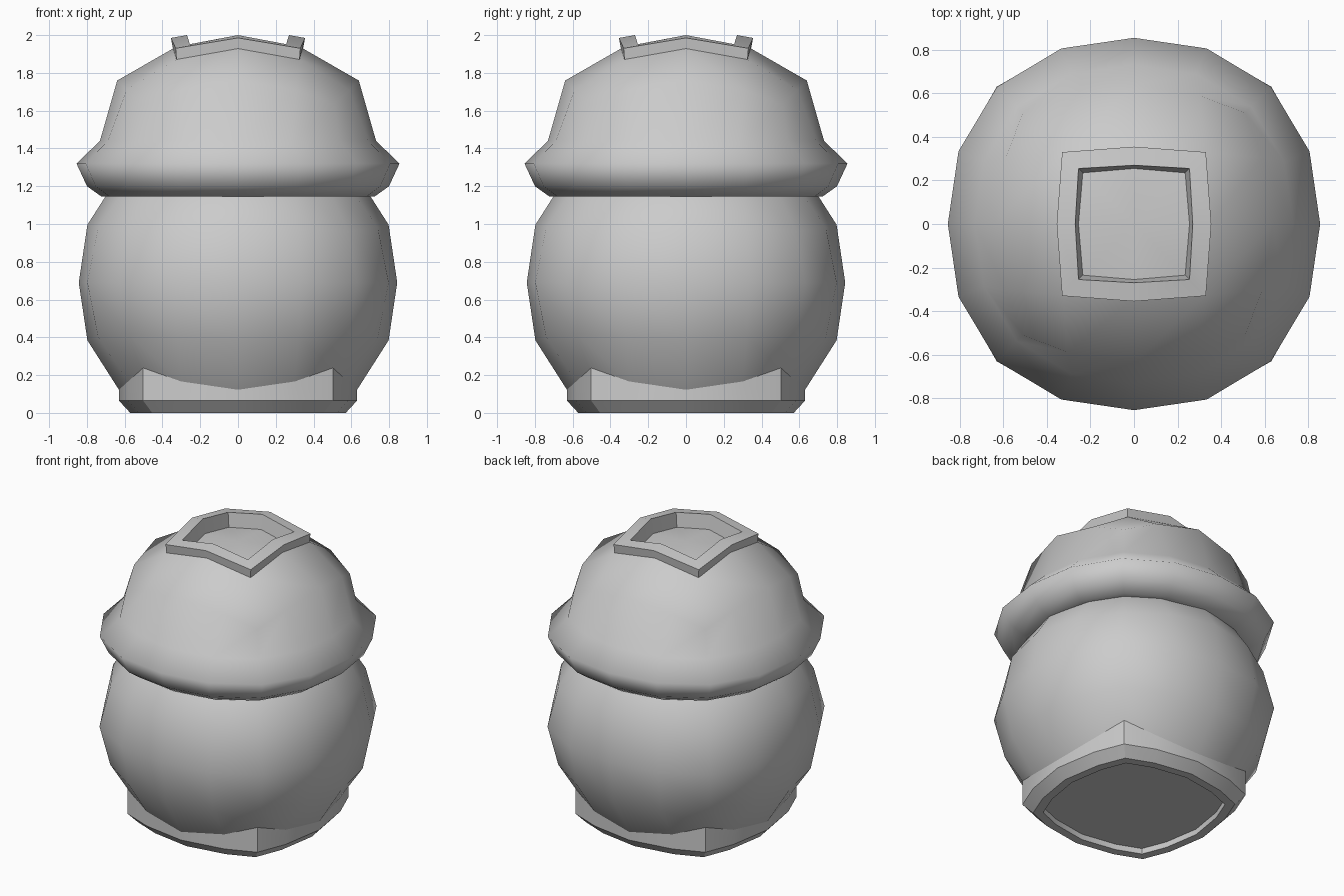
import bpy, bmesh, math
from mathutils import Vector

if "Cube" in bpy.data.objects:
    bpy.data.objects.remove(bpy.data.objects["Cube"])


def ball(radius):
    """Rounded cube-sphere, 4 x 4 quads on each of its six sides."""
    bpy.ops.mesh.primitive_cube_add(size=2)
    ob = bpy.context.object
    mod = ob.modifiers.new("round", 'SUBSURF')
    mod.levels = 2
    bpy.ops.object.modifier_apply(modifier=mod.name)
    bm = bmesh.new()
    bm.from_mesh(ob.data)
    bpy.data.objects.remove(ob)
    k = radius / max(v.co.x for v in bm.verts)
    for v in bm.verts:
        x, y, z = (c * c for c in v.co.normalized())
        v.co *= k * (1 + 0.03 * (4 * (x*y + y*z + z*x) - 36 * x*y*z))
    return bm


def cap(bm, sign):
    """Faces of the top (1) or bottom (-1) side of the cube-sphere."""
    out = []
    for f in bm.faces:
        c = f.calc_center_median()
        if c.z * sign > max(abs(c.x), abs(c.y)):
            out.append(f)
    return out


def border(faces):
    s = set(faces)
    return [e for e in {e for f in faces for e in f.edges}
            if sum(f in s for f in e.link_faces) == 1]


def place(bm, zscale, zc):
    for v in bm.verts:
        v.co.z = v.co.z * zscale + zc


def extrude(bm, edges, fn):
    geom = bmesh.ops.extrude_edge_only(bm, edges=edges)["geom"]
    vs = {g for g in geom if isinstance(g, bmesh.types.BMVert)}
    for v in vs:
        v.co = fn(v.co)
    return [g for g in geom if isinstance(g, bmesh.types.BMEdge)
            and all(v in vs for v in g.verts)]


def finish(bm, name, angle=None):
    bmesh.ops.recalc_face_normals(bm, faces=bm.faces[:])
    me = bpy.data.meshes.new(name)
    for f in bm.faces:
        f.smooth = True
    bm.to_mesh(me)
    bm.free()
    ob = bpy.data.objects.new(name, me)
    bpy.context.collection.objects.link(ob)
    if angle:
        bpy.ops.object.select_all(action='DESELECT')
        ob.select_set(True)
        bpy.context.view_layer.objects.active = ob
        bpy.ops.object.shade_smooth_by_angle(angle=math.radians(angle))
    return ob


# pot body: squashed ball without its underside
bm = ball(0.843)
bmesh.ops.delete(bm, geom=cap(bm, -1), context='FACES')
place(bm, 0.9, 0.69)
finish(bm, "pot_body")

# foot: dropped from the lower edge loop of the body
bm = ball(0.843)
edges = border(cap(bm, -1))
old = bm.faces[:]
place(bm, 0.9, 0.69)
edges = extrude(bm, edges, lambda c: Vector((c.x, c.y, 0.065)))
for s, z in ((0.905, 0), (0.9, 0), (1, 0.04)):
    edges = extrude(bm, edges, lambda c: Vector((c.x * s, c.y * s, z)))
bmesh.ops.contextual_create(bm, geom=edges)
bmesh.ops.delete(bm, geom=old, context='FACES')
finish(bm, "foot", 20)


# lid: domed cap, flaring into a rolled brim
def brim(scale, z):
    def fn(c):
        a = round(math.atan2(c.y, c.x) / (math.pi / 8)) * math.pi / 8
        r = (0.855 + 0.035 * math.sin(2 * a) ** 2) * scale
        return Vector((r * math.cos(a), r * math.sin(a), z))
    return fn


def centre(faces):
    return [f for f in faces if f.calc_center_median().xy.length < 0.35]


bm = ball(0.855)
top = cap(bm, 1)
edges = border(top)
drop = [f for f in bm.faces if f not in top] + centre(top)
place(bm, 1, 1.12)
for s, z in ((0.855, 1.44), (1, 1.32), (0.935, 1.2), (0.845, 1.145), (0.75, 1.15)):
    edges = extrude(bm, edges, brim(s, z))
bmesh.ops.delete(bm, geom=drop, context='FACES')
finish(bm, "lid")


# knob: raised square rim with a sunken middle
def rim(mid, mid_z, cor, cor_z):
    def fn(c):
        if min(abs(c.x), abs(c.y)) < 0.1:
            d = c.xy.normalized() * mid
            return Vector((d.x, d.y, mid_z))
        return Vector((math.copysign(cor, c.x), math.copysign(cor, c.y), cor_z))
    return fn


bm = ball(0.855)
edges = border(centre(cap(bm, 1)))
old = bm.faces[:]
place(bm, 1, 1.12)
for args in ((0.355, 1.985, 0.33, 1.93), (0.27, 2.0, 0.255, 1.952),
             (0.255, 1.9, 0.235, 1.86)):
    edges = extrude(bm, edges, rim(*args))
hub = bm.verts.new((0, 0, 1.915))
for e in edges:
    bm.faces.new((e.verts[0], e.verts[1], hub))
bmesh.ops.delete(bm, geom=old, context='FACES')
finish(bm, "lid_knob", 25)
